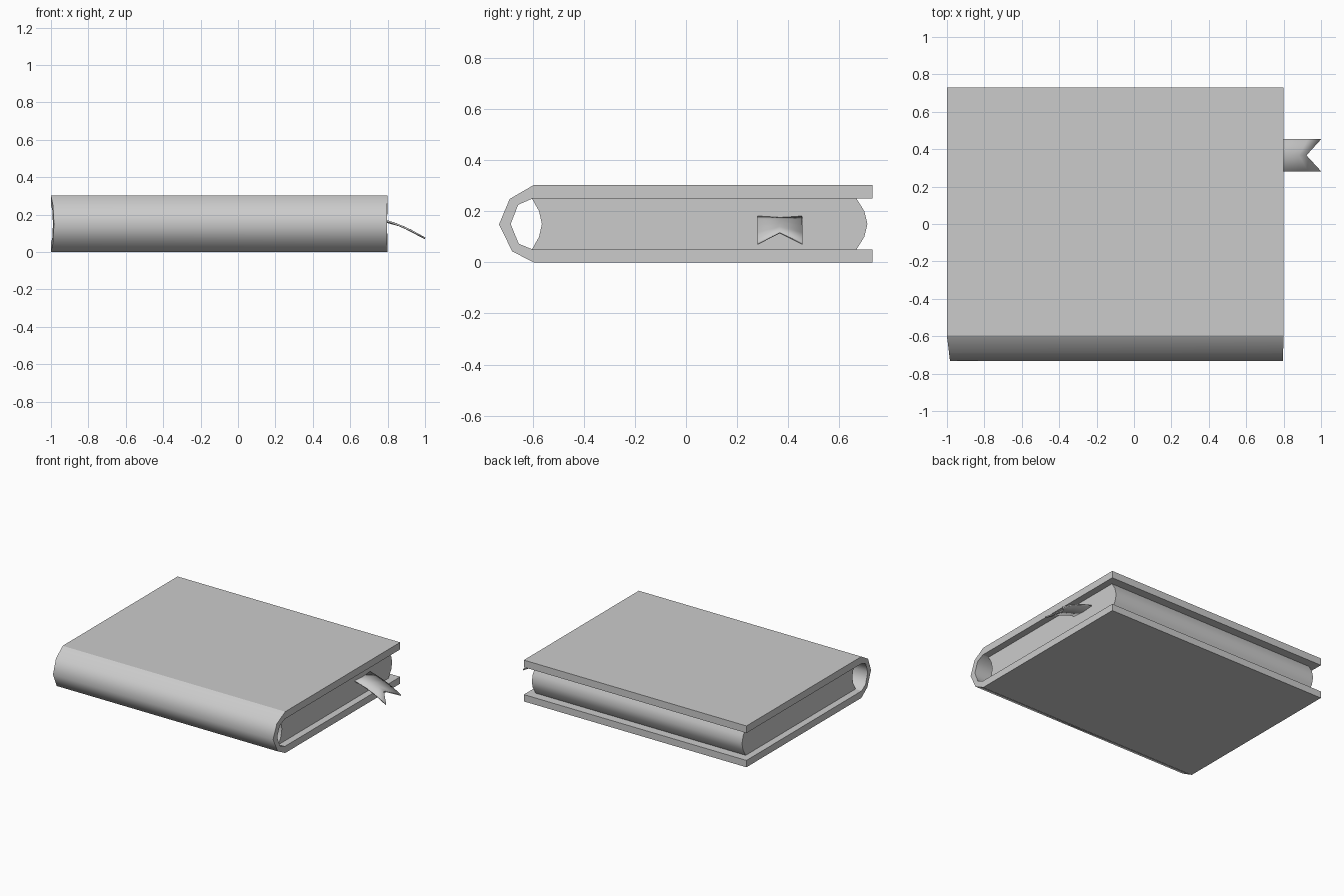
import bpy, bmesh

if "Cube" in bpy.data.objects:
    bpy.data.objects.remove(bpy.data.objects["Cube"])


def finish(name, bm):
    bmesh.ops.recalc_face_normals(bm, faces=bm.faces)
    mesh = bpy.data.meshes.new(name)
    bm.to_mesh(mesh)
    bm.free()
    obj = bpy.data.objects.new(name, mesh)
    bpy.context.collection.objects.link(obj)
    return obj


def extrude_band(name, pairs, x0, x1, smooth_segments, dip=lambda y: (0, 0)):
    """Sweep a band, given as pairs of (y, z) points, along x."""
    bm = bmesh.new()
    rows = []
    for pair in pairs:
        row = []
        for y, z in pair:
            d0, d1 = dip(y)
            row.append((bm.verts.new((x0 + d0, y, z)), bm.verts.new((x1 - d1, y, z))))
        rows.append(row)
    for i, (a, b) in enumerate(zip(rows, rows[1:])):
        for side in (0, 1):
            f = bm.faces.new((a[side][0], b[side][0], b[side][1], a[side][1]))
            f.smooth = i in smooth_segments
        for end in (0, 1):
            bm.faces.new((a[0][end], b[0][end], b[1][end], a[1][end]))
    for row in (rows[0], rows[-1]):
        bm.faces.new((row[0][0], row[0][1], row[1][1], row[1][0]))
    return finish(name, bm)


# Cover: two boards joined by a rounded spine, whose ends dip slightly inwards
def spine_dip(y):
    depth = max(0, -0.6 - y) / 0.13
    return 0.016 * depth, 0.004 * depth


cover = [((0.73, 0), (0.73, 0.05)),
         ((-0.597, 0), (-0.6, 0.05)),
         ((-0.68, 0.043), (-0.655, 0.073)),
         ((-0.732, 0.148), (-0.686, 0.15)),
         ((-0.69, 0.248), (-0.657, 0.225)),
         ((-0.597, 0.302), (-0.6, 0.25)),
         ((0.73, 0.302), (0.73, 0.25))]
extrude_band("cover", cover, -1.0, 0.8, {1, 2, 3, 4}, spine_dip)

# Page block: hollow towards the spine, bulging at the fore edge
pages = [((-0.603, 0.05), (0.667, 0.05)),
         ((-0.575, 0.1), (0.698, 0.1)),
         ((-0.564, 0.15), (0.71, 0.15)),
         ((-0.575, 0.2), (0.698, 0.2)),
         ((-0.603, 0.25), (0.667, 0.25))]
extrude_band("pages", pages, -0.95, 0.75, {0, 1, 2, 3})

# Ribbon bookmark: drooping strip with a swallowtail end
bm = bmesh.new()
rows = []
for edge_x, mid_x in ((0.72, 0.72), (0.8, 0.78), (0.87, 0.84), (0.93, 0.88), (1.0, 0.92)):
    row = []
    for x, y in ((edge_x, 0.28), (mid_x, 0.367), (edge_x, 0.455)):
        u = x - 0.8
        sag = 0.006 if y == 0.367 and x < 0.8 else 0
        row.append(bm.verts.new((x, y, 0.165 - 0.3 * u - 0.8 * u * u - sag)))
    rows.append(row)
for a, b in zip(rows, rows[1:]):
    for j in (0, 1):
        bm.faces.new((a[j], b[j], b[j + 1], a[j + 1])).smooth = True
ribbon = finish("ribbon_bookmark", bm)
solid = ribbon.modifiers.new("thickness", 'SOLIDIFY')
solid.thickness = 0.009
solid.offset = 0
